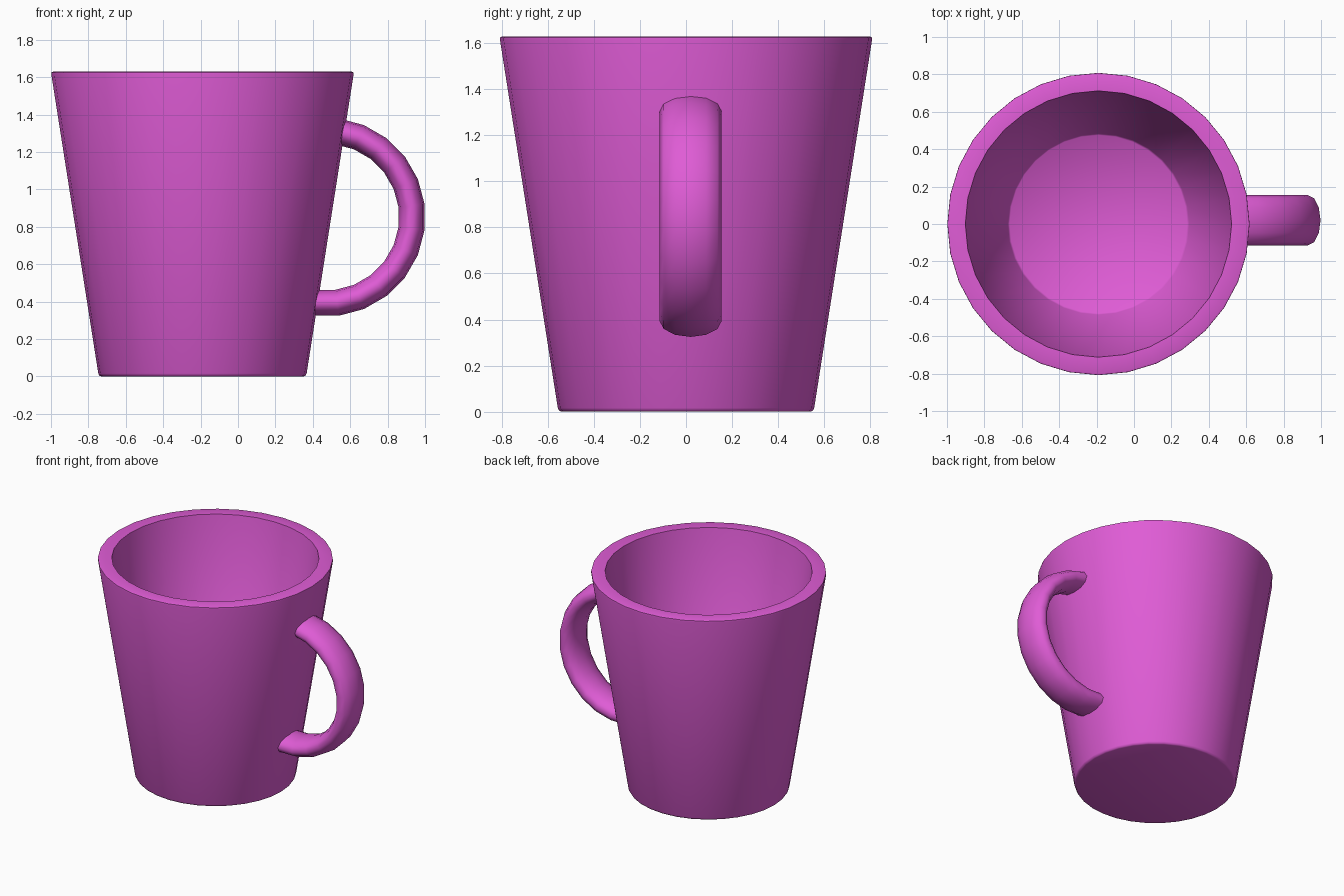
import bpy, bmesh
from math import sin, cos, pi, radians
from mathutils import Vector

if "Cube" in bpy.data.objects:
    bpy.data.objects.remove(bpy.data.objects["Cube"])

purple = bpy.data.materials.new("orchid purple")
purple.use_nodes = True
colour = (0.74, 0.107, 0.67, 1)
purple.diffuse_color = colour
purple.node_tree.nodes["Principled BSDF"].inputs["Base Color"].default_value = colour

CUP_X = -0.19


def loft(name, rings, angle):
    """Skin a list of equal closed rings and cap both ends."""
    bm = bmesh.new()
    loops = [[bm.verts.new(p) for p in ring] for ring in rings]
    n = len(loops[0])
    for a, b in zip(loops, loops[1:]):
        for i in range(n):
            j = (i + 1) % n
            bm.faces.new((a[i], a[j], b[j], b[i]))
    bm.faces.new(loops[0][::-1])
    bm.faces.new(loops[-1])
    bmesh.ops.recalc_face_normals(bm, faces=bm.faces)
    mesh = bpy.data.meshes.new(name)
    bm.to_mesh(mesh)
    bm.free()
    mesh.materials.append(purple)
    obj = bpy.data.objects.new(name, mesh)
    bpy.context.collection.objects.link(obj)
    bpy.ops.object.select_all(action='DESELECT')
    obj.select_set(True)
    bpy.context.view_layer.objects.active = obj
    bpy.ops.object.shade_smooth_by_angle(angle=radians(angle))
    return obj


def circle(radius, z, n=32):
    return [(CUP_X + radius * cos(2 * pi * i / n), radius * sin(2 * pi * i / n), z)
            for i in range(n)]


# Tapered cup: outside from base to rim, then down the inside to the floor
profile = [(0.54, 0), (0.551, 0.004), (0.557, 0.016),
           (0.808, 1.614), (0.807, 1.626), (0.797, 1.63),
           (0.712, 1.63), (0.485, 0.175), (0.475, 0.165)]
loft("cup_body", [circle(r, z) for r, z in profile], 50)

# Handle: half ring with a wide oval section, ends sunk into the wall
centre = Vector((0.47, 0.02, 0.852))
MAJOR, THICK, WIDE, SIDES, STEPS = 0.462, 0.07, 0.135, 12, 12
rings = []


def handle_ring(angle, shift=0):
    out = Vector((cos(angle), 0, sin(angle)))
    along = Vector((-sin(angle), 0, cos(angle)))
    ring = []
    for k in range(SIDES):
        t = 2 * pi * k / SIDES
        ring.append(centre + out * (MAJOR + THICK * cos(t)) + along * shift
                    + Vector((0, WIDE * sin(t), 0)))
    rings.append(ring)


start = radians(-97.5)
handle_ring(start, -0.03)
for i in range(STEPS + 1):
    handle_ring(start + pi * i / STEPS)
handle_ring(start + pi, 0.03)
loft("handle", rings, 60)
